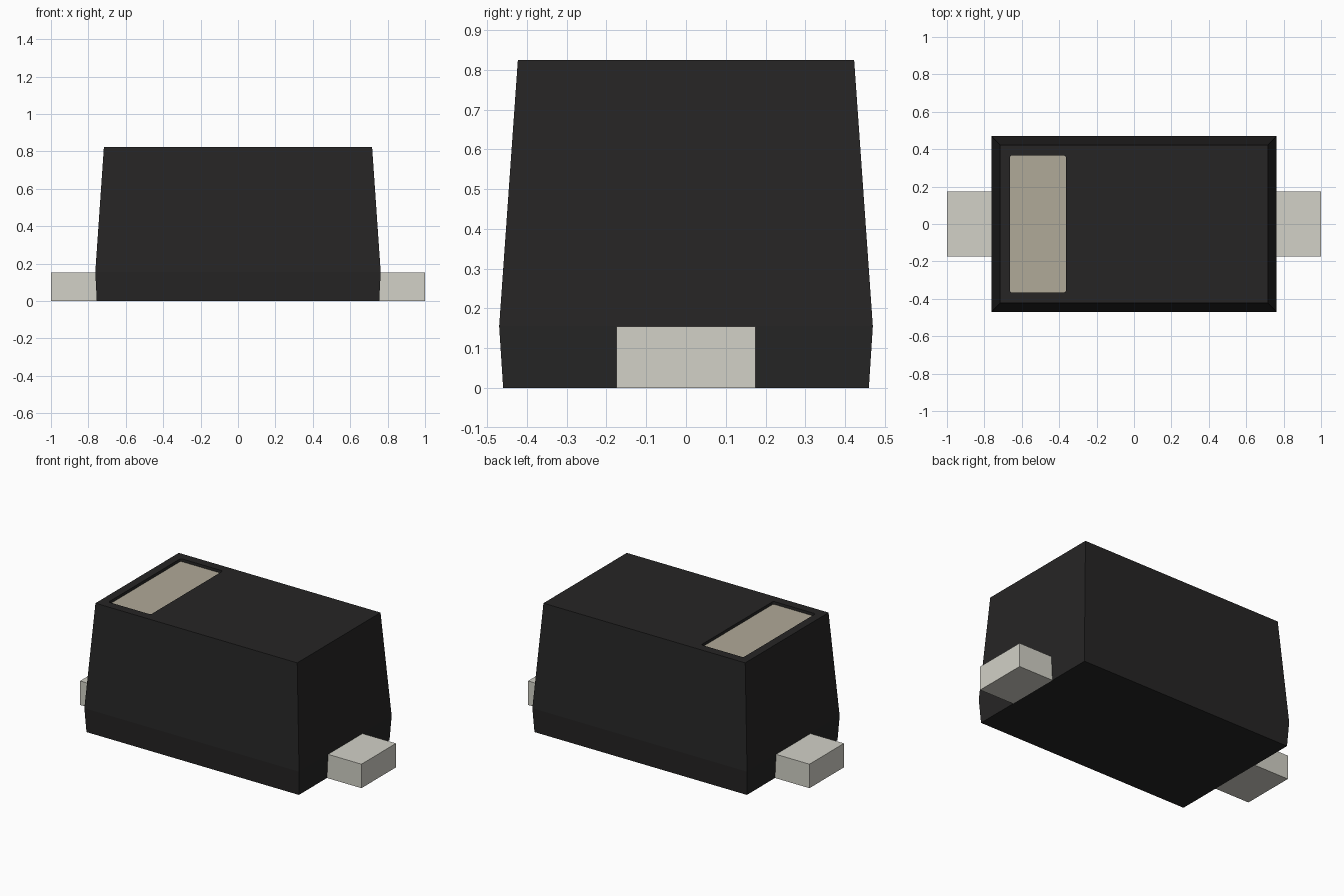
import bpy, bmesh, math

cube = bpy.data.objects.get("Cube")
if cube:
    bpy.data.objects.remove(cube, do_unlink=True)


def material(name, color):
    mat = bpy.data.materials.new(name)
    mat.use_nodes = True
    mat.diffuse_color = (*color, 1)
    mat.node_tree.nodes["Principled BSDF"].inputs["Base Color"].default_value = (*color, 1)
    return mat


black = material("black_plastic", (0.0195, 0.0187, 0.0187))
beige = material("beige_marking", (0.435, 0.398, 0.316))
metal = material("pale_metal", (0.645, 0.638, 0.572))


def add_object(name, bm, mats):
    bmesh.ops.recalc_face_normals(bm, faces=bm.faces)
    mesh = bpy.data.meshes.new(name)
    bm.to_mesh(mesh)
    bm.free()
    obj = bpy.data.objects.new(name, mesh)
    bpy.context.collection.objects.link(obj)
    for mat in mats:
        mesh.materials.append(mat)
    return obj


CORNERS = [(1, 1), (-1, 1), (-1, -1), (1, -1)]


def rectangle(bm, hx, hy, z):
    return [bm.verts.new((sx * hx, sy * hy, z)) for sx, sy in CORNERS]


def rounded_rectangle(bm, cx, hx, hy, z, radius, steps=4):
    """Four lists of vertices, one for each rounded corner."""
    corners = []
    for i, (sx, sy) in enumerate(CORNERS):
        arc = []
        for k in range(steps + 1):
            a = math.radians(90) * (i + k / steps)
            arc.append(bm.verts.new((cx + sx * (hx - radius) + radius * math.cos(a),
                                     sy * (hy - radius) + radius * math.sin(a), z)))
        corners.append(arc)
    return corners


def bridge(bm, lower, upper):
    n = len(lower)
    for i in range(n):
        j = (i + 1) % n
        bm.faces.new((lower[i], lower[j], upper[j], upper[i]))


# Moulded body: drafted sides meeting at the parting line
TOP = 0.824
bm = bmesh.new()
rings = [rectangle(bm, *r) for r in
         ((0.755, 0.46, 0), (0.763, 0.47, 0.155), (0.717, 0.423, TOP))]
bm.faces.new(rings[0])
for a, b in zip(rings, rings[1:]):
    bridge(bm, a, b)

# Top face around the shallow marking pocket
outer = rings[-1]
rim = rounded_rectangle(bm, -0.514, 0.15, 0.366, TOP, 0.012)
for i in range(4):
    j = (i + 1) % 4
    bm.faces.new([outer[i]] + rim[i][::-1])
    bm.faces.new((outer[i], outer[j], rim[j][0], rim[i][-1]))

# Pocket walls and coloured floor
floor = rounded_rectangle(bm, -0.514, 0.15, 0.366, TOP - 0.018, 0.012)
floor_loop = sum(floor, [])
bridge(bm, floor_loop, sum(rim, []))
bm.faces.new(floor_loop).material_index = 1
add_object("body", bm, [black, beige])

# Metal leads at both ends
for name, side in (("left_lead", 1), ("right_lead", -1)):
    bm = bmesh.new()
    bmesh.ops.create_cube(bm, size=1)
    bmesh.ops.scale(bm, verts=bm.verts, vec=(0.245, 0.35, 0.154))
    bmesh.ops.translate(bm, verts=bm.verts, vec=(side * 0.8775, 0, 0.077))
    add_object(name, bm, [metal])
